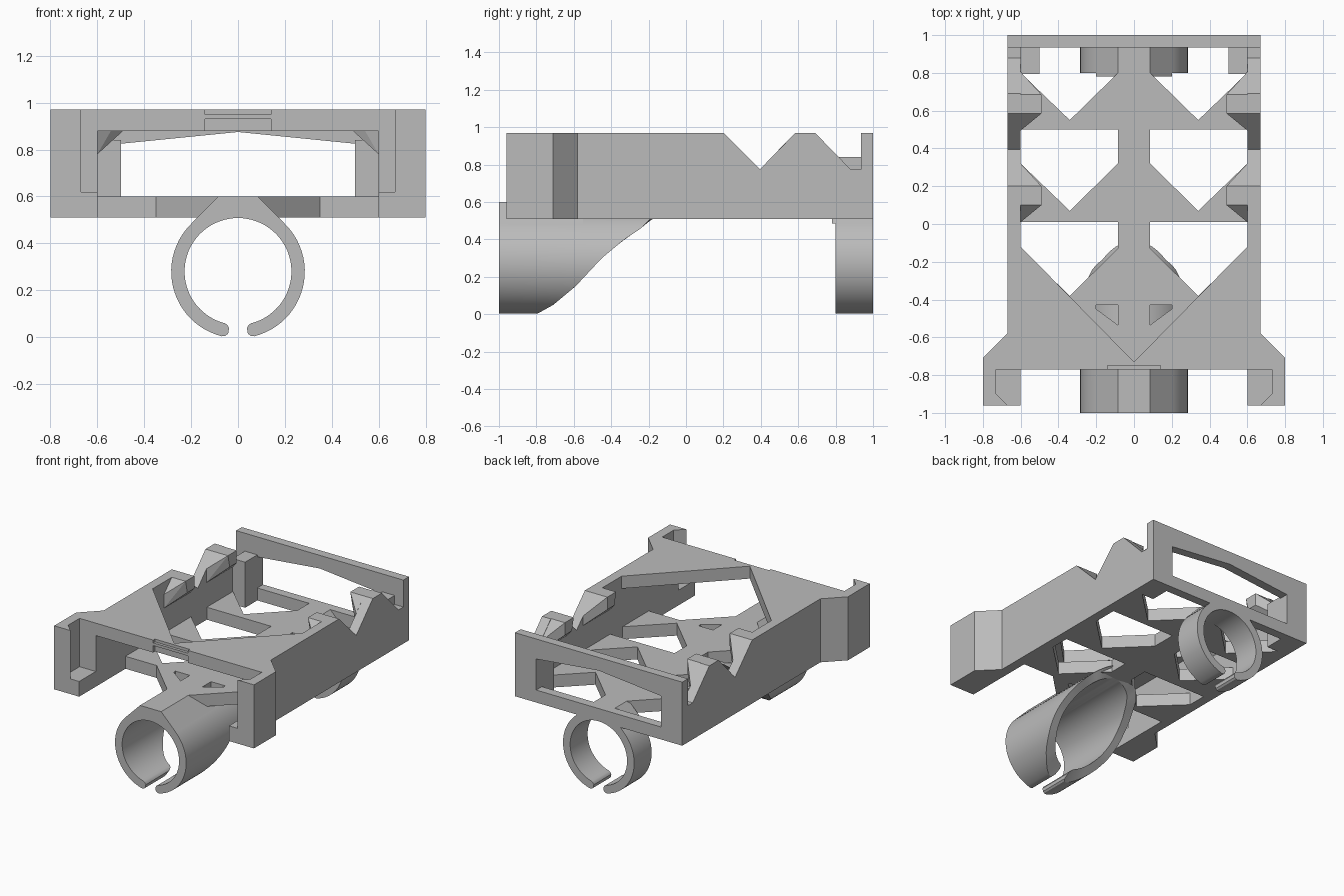
import bpy, bmesh, math

cube = bpy.data.objects.get("Cube")
if cube:
    bpy.data.objects.remove(cube)

grey = bpy.data.materials.new("plain grey")
grey.use_nodes = True
GREY = (0.5, 0.5, 0.5, 1)
grey.diffuse_color = GREY
grey.node_tree.nodes["Principled BSDF"].inputs["Base Color"].default_value = GREY


def finish(bm, name):
    bmesh.ops.recalc_face_normals(bm, faces=bm.faces)
    mesh = bpy.data.meshes.new(name)
    bm.to_mesh(mesh)
    bm.free()
    mesh.materials.append(grey)
    obj = bpy.data.objects.new(name, mesh)
    bpy.context.collection.objects.link(obj)
    return obj


def prism(name, axis, points, low, high, side=1):
    """Extrude a flat outline along an axis; side=-1 mirrors it in x."""
    bm = bmesh.new()

    def place(p, d):
        co = {"x": (d, p[0], p[1]), "y": (p[0], d, p[1]), "z": (p[0], p[1], d)}[axis]
        return bm.verts.new((co[0] * side, co[1], co[2]))

    a = [place(p, low) for p in points]
    b = [place(p, high) for p in points]
    bm.faces.new(a)
    bm.faces.new(b)
    for i in range(len(a)):
        j = (i + 1) % len(a)
        bm.faces.new((a[i], a[j], b[j], b[i]))
    return finish(bm, name)


def pair(name, axis, points, low, high):
    for label, side in (("left", 1), ("right", -1)):
        prism(f"{label}_{name}", axis, points, low, high, side)


def rect(x0, x1, y0, y1):
    return [(x0, y0), (x1, y0), (x1, y1), (x0, y1)]


BASE, FLOOR, TOP = 0.51, 0.60, 0.97
SPINE, INNER, OUTER, BACK = 0.085, 0.6, 0.67, 0.935

# Floor: central spine with diagonal braces leaving pointed windows
prism("floor_spine", "z", rect(-SPINE, SPINE, -1, BACK), BASE, FLOOR)
for n, (apex, edge) in enumerate(((0.55, 0.5), (0.07, 0.01), (-0.38, -0.43))):
    pair(f"floor_brace_{n + 1}", "z",
         [(SPINE, apex + 0.25), (0.34, apex), (INNER, apex + 0.25),
          (INNER, edge), (SPINE, edge)], BASE, FLOOR)
# Front struts with a small triangular opening
pair("front_strut", "z", [(SPINE, -0.535), (0.2, -0.45), (0.2, -0.43),
                          (0.35, -0.43), (SPINE, -0.69)], BASE, FLOOR)

# Side walls with notched tops
pair("side_wall", "x",
     [(-0.58, BASE), (BACK, BASE), (BACK, 0.775), (0.88, 0.775), (0.69, TOP),
      (0.585, TOP), (0.395, 0.775), (0.2, TOP), (-0.58, TOP)], INNER, OUTER)

# Front ears with a pocket open at the top and front
pair("ear_base", "z", [(INNER, -0.58), (OUTER, -0.58), (0.8, -0.71), (0.8, -0.96),
                       (INNER, -0.96)], BASE, 0.62)
pair("ear_wall", "z",
     [(INNER, -0.58), (OUTER, -0.58), (0.8, -0.71), (0.8, -0.96), (OUTER, -0.96),
      (0.73, -0.9), (0.73, -0.77), (INNER, -0.77)], 0.62, TOP)

# Front top plate in layers: V-cut back edge, shallow notches in the front edge
vee = [(INNER, -0.77), (INNER, -0.12), (0, -0.73)]
notched = vee + [(0, -0.75), (0.14, -0.75), (0.14, -0.77)]
pair("top_plate_lower", "z", notched, 0.88, 0.93)
pair("top_plate_middle", "z", vee + [(0, -0.77)], 0.93, 0.95)
pair("top_plate_upper", "z", notched, 0.95, TOP)

# Back frame with a gabled opening
pair("back_frame_post", "y", rect(0.5, OUTER, BASE, TOP), BACK, 1)
prism("back_frame_sill", "y", rect(-0.5, 0.5, BASE, FLOOR), BACK, 1)
prism("back_frame_lintel", "y", [(-0.5, 0.825), (0, 0.875), (0.5, 0.825),
                                 (0.5, TOP), (-0.5, TOP)], BACK, 1)
pair("back_corner_block", "z", rect(0.5, INNER, 0.795, BACK), BASE, 0.84)


# Faceted retaining hooks on the inner wall faces
def hook(name, y, side):
    bm = bmesh.new()
    wall = [(0.01, 0.88), (0.1, TOP), (0.2, TOP), (0.32, 0.85), (0.32, 0.78), (0.01, 0.78)]
    tip = [(0.1, TOP), (0.2, TOP), (0.2, 0.88), (0.12, 0.88)]
    for x, outline in ((INNER, wall), (0.49, tip)):
        for dy, z in outline:
            bm.verts.new((side * x, y + dy, z))
    bmesh.ops.convex_hull(bm, input=bm.verts)
    bmesh.ops.dissolve_limit(bm, angle_limit=0.02, verts=bm.verts, edges=bm.edges)
    finish(bm, name)


for label, side in (("left", 1), ("right", -1)):
    hook(f"{label}_front_hook", 0, side)
    hook(f"{label}_back_hook", 0.485, side)


# Split clip rings; the rear edge may depend on height
def ring(name, front, rear):
    bm = bmesh.new()
    mid, half, centre = 0.2565, 0.0285, 0.28
    start, steps = 14, 64
    stations = [(9, 0.4), (11, 0.8)]
    stations += [(start + (360 - 2 * start) * i / steps, 1) for i in range(steps + 1)]
    stations += [(349, 0.8), (351, 0.4)]
    loops = []
    for deg, k in stations:
        a = math.radians(deg)
        loop = []
        for r in (mid + half * k, mid - half * k):
            x, z = r * math.sin(a), centre - r * math.cos(a)
            loop.append((x, front, z))
            loop.append((x, rear(z), z))
        o0, o1, i0, i1 = [bm.verts.new(c) for c in loop]
        loops.append((o0, o1, i1, i0))
    for p, q in zip(loops, loops[1:]):
        for k in range(4):
            m = (k + 1) % 4
            bm.faces.new((p[k], p[m], q[m], q[k]))
    bm.faces.new(loops[0])
    bm.faces.new(loops[-1])
    obj = finish(bm, name)
    bpy.ops.object.select_all(action="DESELECT")
    obj.select_set(True)
    bpy.context.view_layer.objects.active = obj
    bpy.ops.object.shade_smooth_by_angle(angle=math.radians(30))


SWEEP = [(0, -0.8), (0.05, -0.71), (0.15, -0.59), (0.3, -0.45), (0.4, -0.33),
         (0.46, -0.24), (0.51, -0.19), (0.57, -0.08)]


def swept_edge(z):
    for (z0, y0), (z1, y1) in zip(SWEEP, SWEEP[1:]):
        if z <= z1:
            t = max(0, (z - z0) / (z1 - z0))
            return y0 + (y1 - y0) * t
    return SWEEP[-1][1]


ring("front_clip_ring", -1, swept_edge)
ring("back_clip_ring", 0.8, lambda z: 1)

# Sloped pads joining the rings to the floor
pad = [(0, FLOOR), (SPINE, FLOOR), (0.2, 0.484), (0.12, 0.5), (0, 0.53)]
pair("front_ring_pad", "y", pad, -1, -0.55)
pair("back_ring_pad", "y", pad, 0.78, 1)
